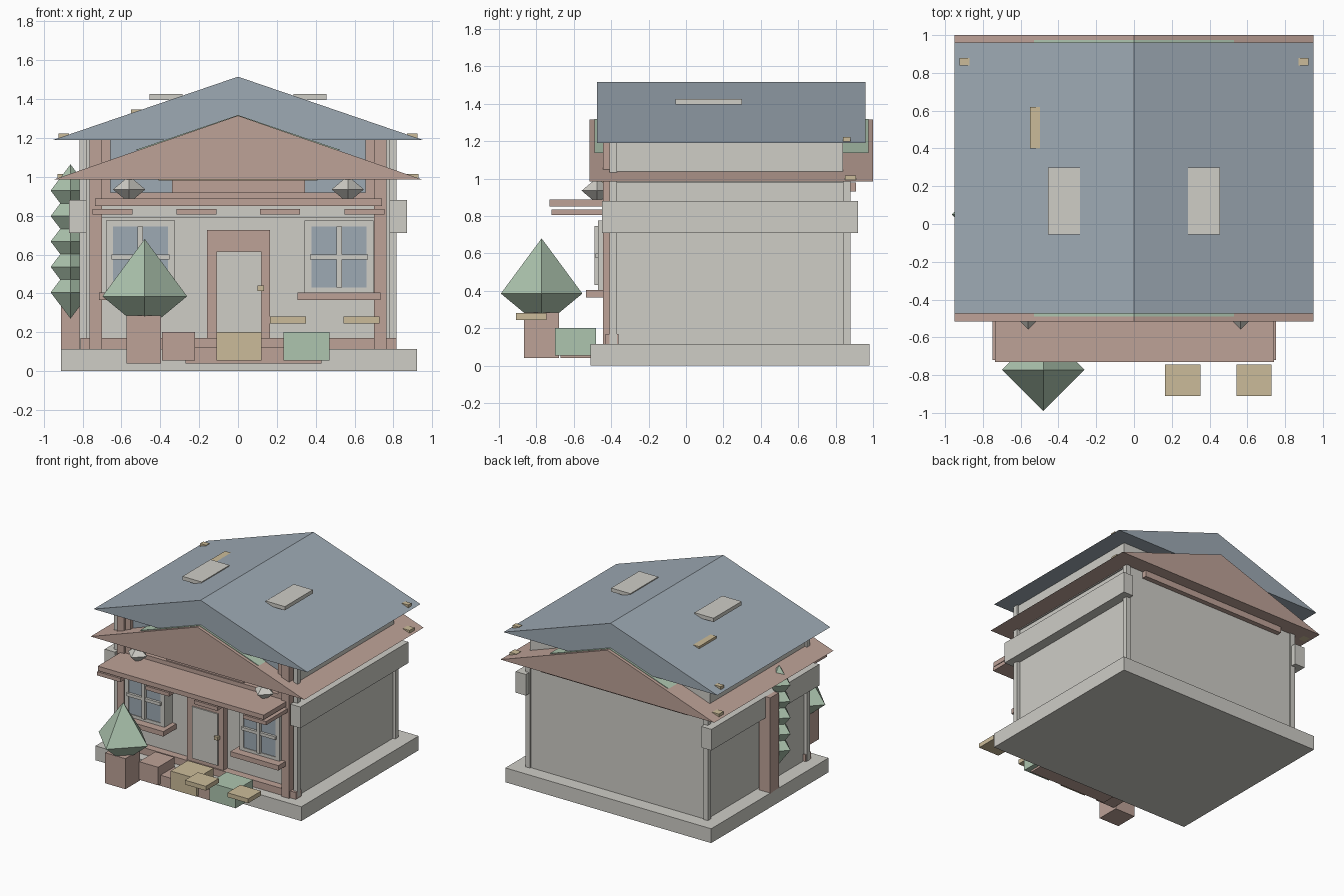
import bpy
import bmesh

cube = bpy.data.objects.get("Cube")
if cube:
    bpy.data.objects.remove(cube, do_unlink=True)


def material(name, r, g, b):
    m = bpy.data.materials.new(name)
    m.use_nodes = True
    m.diffuse_color = (r, g, b, 1)
    m.node_tree.nodes["Principled BSDF"].inputs["Base Color"].default_value = (r, g, b, 1)
    return m


STONE = material("pale stone", .62, .61, .565)
CLAY = material("dusty clay", .51, .36, .31)
SLATE = material("slate blue", .34, .40, .455)
LEAF = material("soft green", .42, .56, .43)
SAND = material("sand", .60, .50, .32)


def hull(name, points, mat):
    """Convex flat-faced part wrapped around a few points."""
    bm = bmesh.new()
    for p in points:
        bm.verts.new(p)
    bmesh.ops.convex_hull(bm, input=bm.verts)
    bmesh.ops.dissolve_limit(bm, angle_limit=.01, verts=bm.verts, edges=bm.edges)
    bmesh.ops.recalc_face_normals(bm, faces=bm.faces)
    mesh = bpy.data.meshes.new(name)
    bm.to_mesh(mesh)
    bm.free()
    mesh.materials.append(mat)
    ob = bpy.data.objects.new(name, mesh)
    bpy.context.scene.collection.objects.link(ob)
    return ob


def box(name, xs, ys, zs, mat):
    return hull(name, [(x, y, z) for x in xs for y in ys for z in zs], mat)


def pair(name, xs, ys, zs, mat):
    """A box on the left and its mirror on the right."""
    box("left_" + name, xs, ys, zs, mat)
    box("right_" + name, [-x for x in xs], ys, zs, mat)


def gable(name, half, ys, base, top, mat):
    hull(name, [(x, y, z) for y in ys for x, z in ((-half, base), (half, base), (0, top))], mat)


def diamond(name, x, y, z, r, up, down, mat):
    hull(name, [(x - r, y, z), (x + r, y, z), (x, y - r, z), (x, y + r, z),
                (x, y, z + up), (x, y, z - down)], mat)


# Foundation and walls
box("foundation", (-.91, .92), (-.51, .98), (0, .115), STONE)
box("lower_walls", (-.79, .79), (-.37, .87), (.11, 1.0), STONE)
box("upper_walls", (-.80, .80), (-.37, .84), (.98, 1.2), STONE)
pair("back_corner_board", (.77, .81), (.84, .88), (.11, .99), STONE)
pair("front_corner_board", (.78, .815), (-.41, -.37), (.11, 1.19), STONE)
pair("side_band", (.78, .87), (-.45, .92), (.71, .88), STONE)
box("back_rail", (-.65, .65), (.86, .91), (.93, .98), CLAY)

# Roofs
gable("lower_roof", .95, (-.515, 1.0), .985, 1.315, CLAY)
gable("roof_lining", .53, (-.49, .975), 1.137, 1.318, LEAF)
gable("upper_roof", .95, (-.475, .96), 1.19, 1.515, SLATE)
pair("skylight", (.285, .455), (-.055, .30), (1.395, 1.425), STONE)
box("roof_vent", (-.55, -.49), (.40, .62), (1.32, 1.345), SAND)
pair("upper_roof_clip", (.87, .925), (.84, .88), (1.195, 1.222), SAND)
pair("lower_roof_clip", (.87, .93), (.85, .91), (.985, 1.015), SAND)

# Front timber frame and upper windows
pair("front_post", (.70, .765), (-.445, -.36), (.11, 1.195), CLAY)
box("front_base_rail", (-.81, .815), (-.43, -.36), (.115, .17), CLAY)
box("front_upper_rail", (-.70, .70), (-.43, -.36), (.885, .92), CLAY)
pair("upper_window", (.34, .665), (-.40, -.36), (.92, 1.19), SLATE)
pair("upper_window_post", (.655, .70), (-.43, -.36), (.92, 1.19), CLAY)
box("upper_centre_panel", (-.34, .345), (-.42, -.36), (.92, 1.0), CLAY)
box("upper_trim", (-.41, .41), (-.46, -.36), (.98, .99), SAND)

# Porch canopy, its brackets and lamps
box("porch_canopy", (-.735, .74), (-.73, -.37), (.85, .887), CLAY)
box("porch_frieze", (-.70, .70), (-.42, -.36), (.79, .85), STONE)
for i, x in enumerate((-.645, -.213, .217, .65)):
    box(f"canopy_bracket_{i}", (x - .103, x + .103), (-.72, -.37), (.805, .835), CLAY)
for side, x in (("left", .565), ("right", -.56)):
    diamond(side + "_canopy_ornament", x, -.475, .935, .083, .07, .07, STONE)

# Door
box("door_frame", (-.16, .165), (-.42, -.36), (.115, .725), CLAY)
box("door", (-.11, .12), (-.43, -.36), (.2, .615), STONE)
box("door_knob", (.10, .135), (-.45, -.42), (.412, .44), SAND)

# Lower windows, each with casing, glass, bars and sill
for side, c in (("left", .52), ("right", -.502)):
    for s in (-1, 1):
        x = c + s * .16
        box(f"{side}_window_jamb_{s}", (x - .018, x + .018), (-.47, -.36), (.40, .775), STONE)
    box(side + "_window_head", (c - .178, c + .178), (-.47, -.36), (.745, .775), STONE)
    box(side + "_window_foot", (c - .178, c + .178), (-.47, -.36), (.40, .43), STONE)
    box(side + "_window_glass", (c - .15, c + .15), (-.465, -.36), (.42, .75), SLATE)
    box(side + "_window_upright", (c - .014, c + .014), (-.49, -.46), (.43, .745), STONE)
    box(side + "_window_crossbar", (c - .15, c + .15), (-.485, -.46), (.575, .6), STONE)
    box(side + "_window_sill", (c - .213, c + .213), (-.535, -.36), (.365, .405), CLAY)

# Entrance step and blocks
box("front_step", (-.27, .43), (-.67, -.50), (.04, .125), CLAY)
box("clay_block", (-.39, -.22), (-.70, -.49), (.055, .20), CLAY)
box("sand_block", (-.11, .12), (-.70, -.48), (.055, .20), SAND)
box("green_block", (.235, .47), (-.70, -.48), (.055, .20), LEAF)
for side, x in (("inner", .258), ("outer", .635)):
    box(side + "_stepping_plate", (x - .093, x + .093), (-.91, -.745), (.245, .28), SAND)

# Potted shrub
box("shrub_pot", (-.575, -.395), (-.865, -.68), (.04, .285), CLAY)
diamond("shrub", -.48, -.772, .385, .218, .295, .18, LEAF)

# Climbing plant beside the wall
box("climber_support", (-.91, -.81), (.12, .23), (.11, .88), CLAY)
for i in range(5):
    diamond(f"climber_leaf_{i}", -.862, .05, .405 + i * .131, .102, .135, .135, LEAF)
